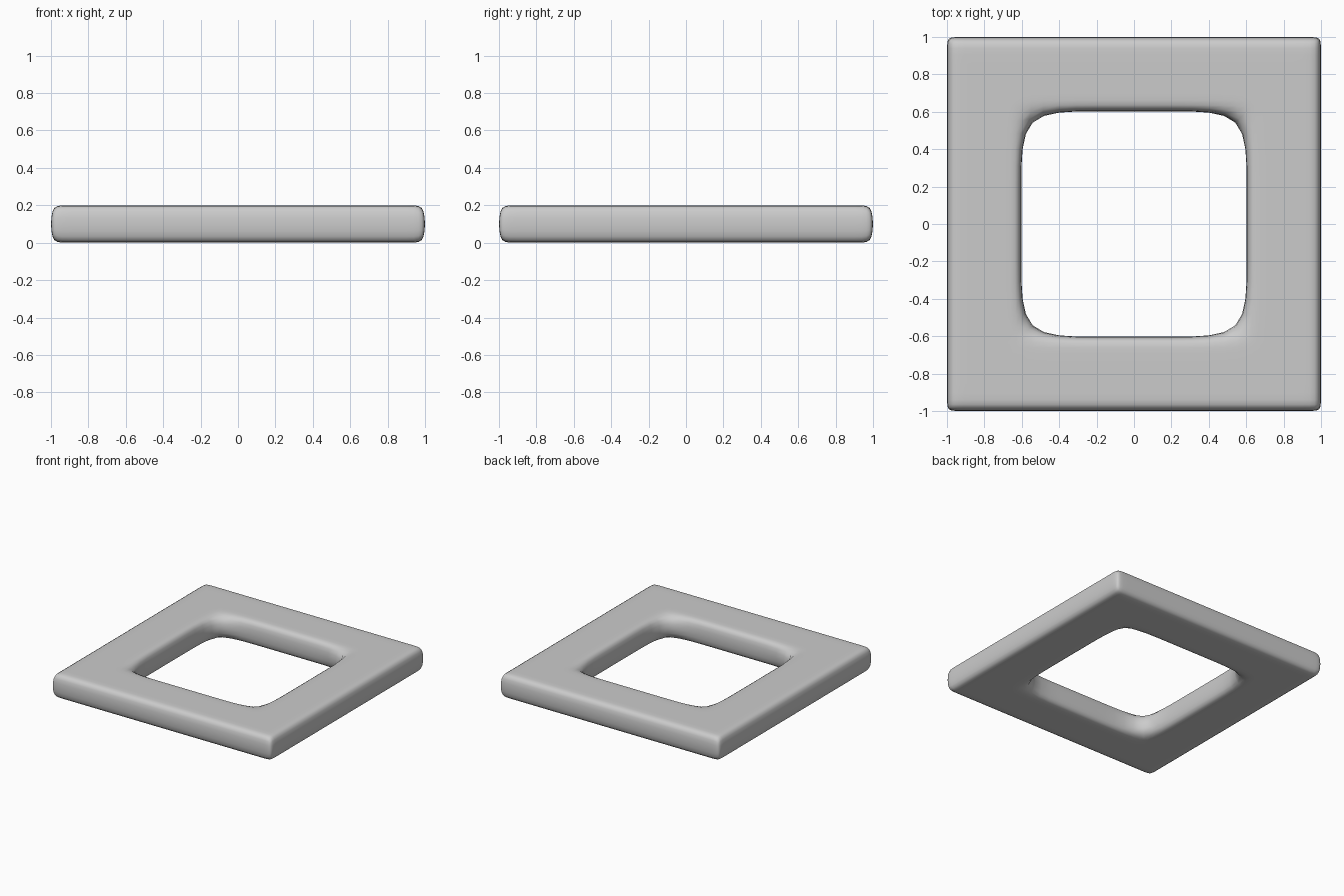
import bpy, bmesh

if "Cube" in bpy.data.objects:
    bpy.data.objects.remove(bpy.data.objects["Cube"])

# Control-cage grid lines: outer edge, support loops, hole edge, hole interior
H = 0.2
pos = [0.22, 0.6, 0.66, 0.94, 1.002]
lines = [-p for p in reversed(pos)] + pos
n = len(lines)

# Flat square grid with the central cells left open
bm = bmesh.new()
grid = [[bm.verts.new((x, y, 0)) for y in lines] for x in lines]
for i in range(n - 1):
    for j in range(n - 1):
        if not (3 <= i <= 5 and 3 <= j <= 5):
            bm.faces.new((grid[i][j], grid[i + 1][j], grid[i + 1][j + 1], grid[i][j + 1]))

# Remove unused interior points, then give the frame thickness
bmesh.ops.delete(bm, geom=[v for v in bm.verts if not v.link_faces], context='VERTS')
ext = bmesh.ops.extrude_face_region(bm, geom=bm.faces[:], use_keep_orig=True)
for v in ext["geom"]:
    if isinstance(v, bmesh.types.BMVert):
        v.co.z = H
bmesh.ops.recalc_face_normals(bm, faces=bm.faces[:])

mesh = bpy.data.meshes.new("square_frame")
bm.to_mesh(mesh)
bm.free()
for p in mesh.polygons:
    p.use_smooth = True
frame = bpy.data.objects.new("square_frame", mesh)
bpy.context.collection.objects.link(frame)

# Soft rounded surface
sub = frame.modifiers.new("round", 'SUBSURF')
sub.levels = sub.render_levels = 2
